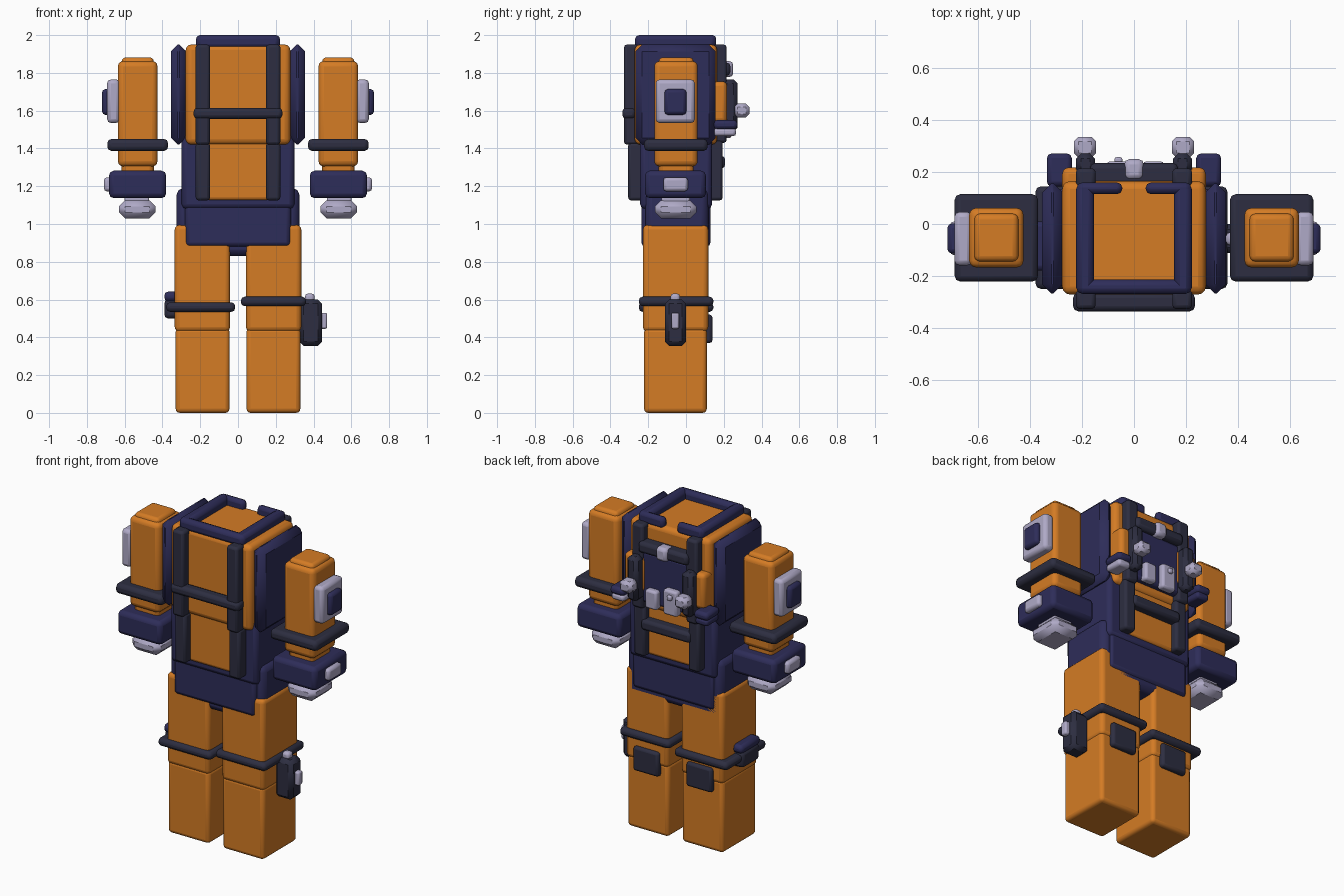
import bpy, bmesh


def material(name, rgb):
    m = bpy.data.materials.new(name)
    m.diffuse_color = (*rgb, 1.0)
    return m


ORANGE = material("orange_fabric", (0.66, 0.20, 0.018))
NAVY = material("navy_panel", (0.027, 0.026, 0.100))
DARK = material("charcoal_strap", (0.026, 0.027, 0.052))
SILVER = material("pale_metal", (0.43, 0.40, 0.57))


def box(name, mat, x, y, z, bevel=0.02, segments=2):
    """Bevelled block spanning the given (low, high) ranges."""
    lo, hi = zip(sorted(x), sorted(y), sorted(z))
    mesh = bpy.data.meshes.new(name)
    bm = bmesh.new()
    bmesh.ops.create_cube(bm, size=1)
    for v in bm.verts:
        for i in range(3):
            v.co[i] = lo[i] if v.co[i] < 0 else hi[i]
    bm.to_mesh(mesh)
    bm.free()
    mesh.materials.append(mat)
    ob = bpy.data.objects.new(name, mesh)
    bpy.context.collection.objects.link(ob)
    mod = ob.modifiers.new("Bevel", "BEVEL")
    mod.width = bevel
    mod.segments = segments
    mod.limit_method = "NONE"
    return ob


def pair(name, mat, x, y, z, bevel=0.02, segments=2):
    """The same block on both sides of the body."""
    for side, s in (("left", -1), ("right", 1)):
        box(f"{side}_{name}", mat, (s * x[0], s * x[1]), y, z, bevel, segments)


# Legs
pair("lower_leg", ORANGE, (0.045, 0.33), (-0.222, 0.11), (0, 0.45), 0.022, 3)
pair("upper_leg", ORANGE, (0.042, 0.335), (-0.228, 0.118), (0.43, 0.995), 0.025, 3)
pair("rear_knee_pad", DARK, (0.095, 0.27), (0.09, 0.14), (0.37, 0.52), 0.015)
box("left_thigh_band", DARK, (-0.38, -0.015), (-0.25, 0.145), (0.535, 0.585))
box("right_thigh_band", DARK, (0.015, 0.36), (-0.25, 0.145), (0.565, 0.615))

# Thigh pouches
box("left_thigh_pouch", DARK, (-0.39, -0.31), (-0.17, 0.0), (0.50, 0.60))
box("left_pouch_flap", NAVY, (-0.39, -0.31), (-0.18, 0.01), (0.59, 0.642))
box("right_thigh_pouch", DARK, (0.325, 0.445), (-0.112, 0.0), (0.355, 0.60), 0.022, 1)
box("right_pouch_tab", SILVER, (0.43, 0.472), (-0.078, -0.036), (0.445, 0.53), 0.01)
box("right_pouch_knob", SILVER, (0.355, 0.405), (-0.082, -0.032), (0.58, 0.632), 0.015)

# Pelvis and abdomen
box("hips", NAVY, (-0.325, 0.325), (-0.215, 0.118), (0.83, 1.19), 0.035)
box("belt_block", NAVY, (-0.28, 0.28), (-0.236, 0.13), (0.88, 1.16), 0.022)
box("abdomen", NAVY, (-0.298, 0.298), (-0.243, 0.138), (1.08, 1.48), 0.025)
box("abdomen_panel", ORANGE, (-0.215, 0.215), (-0.256, 0.15), (1.125, 1.46), 0.018, 3)

# Chest, side plates and open collar
box("chest", ORANGE, (-0.277, 0.277), (-0.272, 0.165), (1.42, 1.95), 0.03, 3)
pair("side_plate", NAVY, (0.275, 0.355), (-0.268, 0.157), (1.42, 1.95), 0.036, 1)
pair("collar_side", NAVY, (0.155, 0.223), (-0.268, 0.157), (1.93, 2.0), 0.022)
box("collar_front", NAVY, (-0.22, 0.22), (-0.27, -0.215), (1.93, 2.0), 0.022)
pair("collar_back", NAVY, (0.045, 0.22), (0.115, 0.16), (1.93, 2.0), 0.02)

# Harness front
pair("front_upper_strap", DARK, (0.148, 0.224), (-0.328, -0.25), (1.42, 1.95), 0.015)
pair("front_lower_strap", DARK, (0.148, 0.224), (-0.306, -0.22), (1.125, 1.43), 0.015)
box("front_cross_strap", DARK, (-0.235, 0.235), (-0.337, -0.265), (1.557, 1.615))

# Harness back
pair("back_upper_strap", DARK, (0.148, 0.224), (0.14, 0.215), (1.43, 1.95), 0.015)
pair("back_lower_strap", DARK, (0.148, 0.224), (0.12, 0.194), (1.125, 1.45), 0.015)
box("back_cross_strap", DARK, (-0.17, 0.17), (0.13, 0.207), (1.295, 1.36), 0.018)
box("back_handle", DARK, (-0.17, 0.17), (0.15, 0.235), (1.785, 1.855))
box("handle_buckle", SILVER, (-0.038, 0.038), (0.17, 0.25), (1.778, 1.862), 0.02)

# Back unit
box("back_plate", NAVY, (-0.165, 0.165), (0.14, 0.205), (1.47, 1.79), 0.018)
pair("back_pocket", ORANGE, (0.14, 0.277), (0.12, 0.218), (1.535, 1.755), 0.025, 3)
pair("back_pad", DARK, (0.15, 0.224), (0.19, 0.272), (1.49, 1.765), 0.02, 1)
pair("back_connector", SILVER, (0.146, 0.232), (0.255, 0.336), (1.565, 1.637), 0.018, 1)
box("wide_module", SILVER, (-0.105, -0.01), (0.19, 0.242), (1.455, 1.61), 0.013)
box("small_module", SILVER, (0.035, 0.115), (0.19, 0.242), (1.46, 1.575), 0.013)
box("module_button", SILVER, (-0.075, -0.045), (0.23, 0.258), (1.555, 1.585), 0.008)

# Stacked clips at the rear corners
pair("upper_clip", NAVY, (0.24, 0.336), (0.145, 0.272), (1.502, 1.55), 0.018)
box("right_lower_clip", SILVER, (0.245, 0.33), (0.145, 0.265), (1.465, 1.507), 0.015)
box("left_lower_clip", NAVY, (-0.33, -0.245), (0.145, 0.265), (1.465, 1.507), 0.015)

# Arms
pair("arm", ORANGE, (0.426, 0.636), (-0.168, 0.062), (1.305, 1.862), 0.028, 3)
pair("arm_core", ORANGE, (0.446, 0.616), (-0.145, 0.04), (1.25, 1.882), 0.022, 3)
pair("arm_band", DARK, (0.37, 0.692), (-0.222, 0.115), (1.387, 1.45), 0.022)
pair("cuff", NAVY, (0.38, 0.683), (-0.217, 0.105), (1.137, 1.282), 0.025)
pair("cuff_tab", SILVER, (0.66, 0.71), (-0.12, 0.01), (1.173, 1.247), 0.016)
pair("hand_end", SILVER, (0.437, 0.63), (-0.165, 0.055), (1.03, 1.125), 0.032, 1)
pair("wrist", SILVER, (0.47, 0.60), (-0.13, 0.02), (1.10, 1.15), 0.01)
pair("shoulder_badge", SILVER, (0.625, 0.693), (-0.16, 0.047), (1.535, 1.765), 0.02)
pair("shoulder_badge_center", NAVY, (0.67, 0.72), (-0.114, 0.002), (1.578, 1.714), 0.018)

# Smooth rounded edges while keeping hard corners crisp
bpy.ops.object.select_all(action="SELECT")
bpy.context.view_layer.objects.active = bpy.context.selected_objects[0]
bpy.ops.object.shade_smooth_by_angle(angle=0.6)
